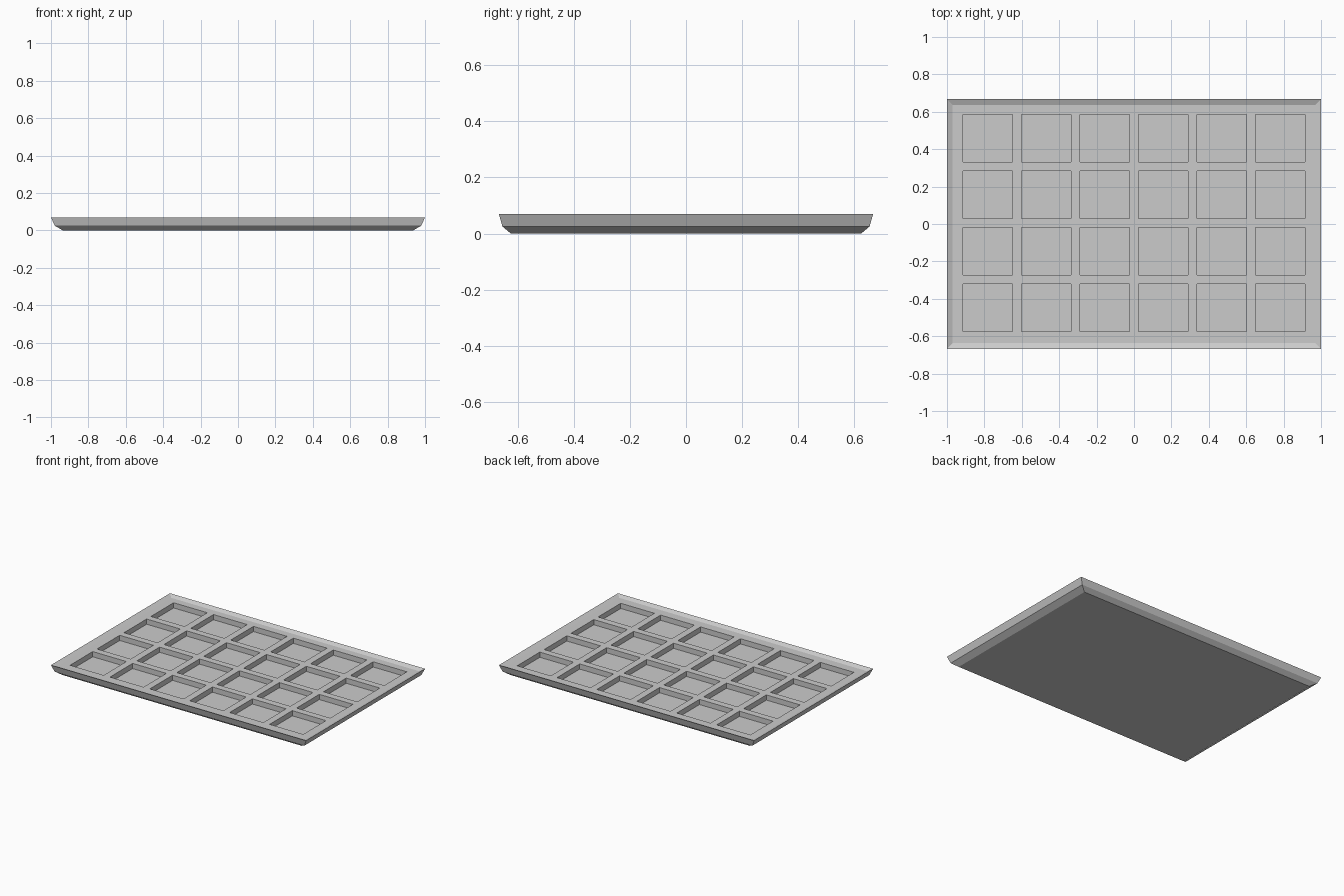
import bpy, bmesh

if "Cube" in bpy.data.objects:
    bpy.data.objects.remove(bpy.data.objects["Cube"])

COLS, ROWS = 6, 4
PITCH_X, PITCH_Y = 0.313, 0.302      # spacing of the pockets
HALF_X, HALF_Y = 0.132, 0.127        # half size of one pocket
OFFSET_Y = 0.005
DECK_Z, FLOOR_Z = 0.057, 0.02
INNER = (0.97, 0.637)                # half size of the flat deck

# Rim and outer shell sections: half width, half depth, height
SECTIONS = [(1.0, 0.667, 0.07), (0.98, 0.654, 0.025), (0.937, 0.624, 0.0)]


def grid_lines(count, pitch, half, limit, offset=0.0):
    lines = [-limit]
    for i in range(count):
        c = (i - (count - 1) / 2) * pitch + offset
        lines += [c - half, c + half]
    return lines + [limit]


bm = bmesh.new()

# Deck: a grid whose odd cells are the pockets
xs = grid_lines(COLS, PITCH_X, HALF_X, INNER[0])
ys = grid_lines(ROWS, PITCH_Y, HALF_Y, INNER[1], OFFSET_Y)
verts = [[bm.verts.new((x, y, DECK_Z)) for y in ys] for x in xs]
pockets = []
for i in range(len(xs) - 1):
    for j in range(len(ys) - 1):
        face = bm.faces.new((verts[i][j], verts[i + 1][j],
                             verts[i + 1][j + 1], verts[i][j + 1]))
        if i % 2 and j % 2:
            pockets.append(face)

# Sloped rim, outer walls and lower chamfer grown from the deck border
edges = [e for e in bm.edges if e.is_boundary]
size = INNER
for hx, hy, z in SECTIONS:
    new = bmesh.ops.extrude_edge_only(bm, edges=edges)["geom"]
    for v in (g for g in new if isinstance(g, bmesh.types.BMVert)):
        v.co = (v.co.x * hx / size[0], v.co.y * hy / size[1], z)
    edges = [g for g in new if isinstance(g, bmesh.types.BMEdge) and g.is_boundary]
    size = (hx, hy)

# Flat underside
bmesh.ops.contextual_create(bm, geom=edges)

# Sink the pockets
for face in pockets:
    new = bmesh.ops.extrude_discrete_faces(bm, faces=[face])["faces"]
    for v in new[0].verts:
        v.co.z = FLOOR_Z

bmesh.ops.recalc_face_normals(bm, faces=bm.faces)
mesh = bpy.data.meshes.new("compartment_tray")
bm.to_mesh(mesh)
bm.free()
tray = bpy.data.objects.new("compartment_tray", mesh)
bpy.context.collection.objects.link(tray)
